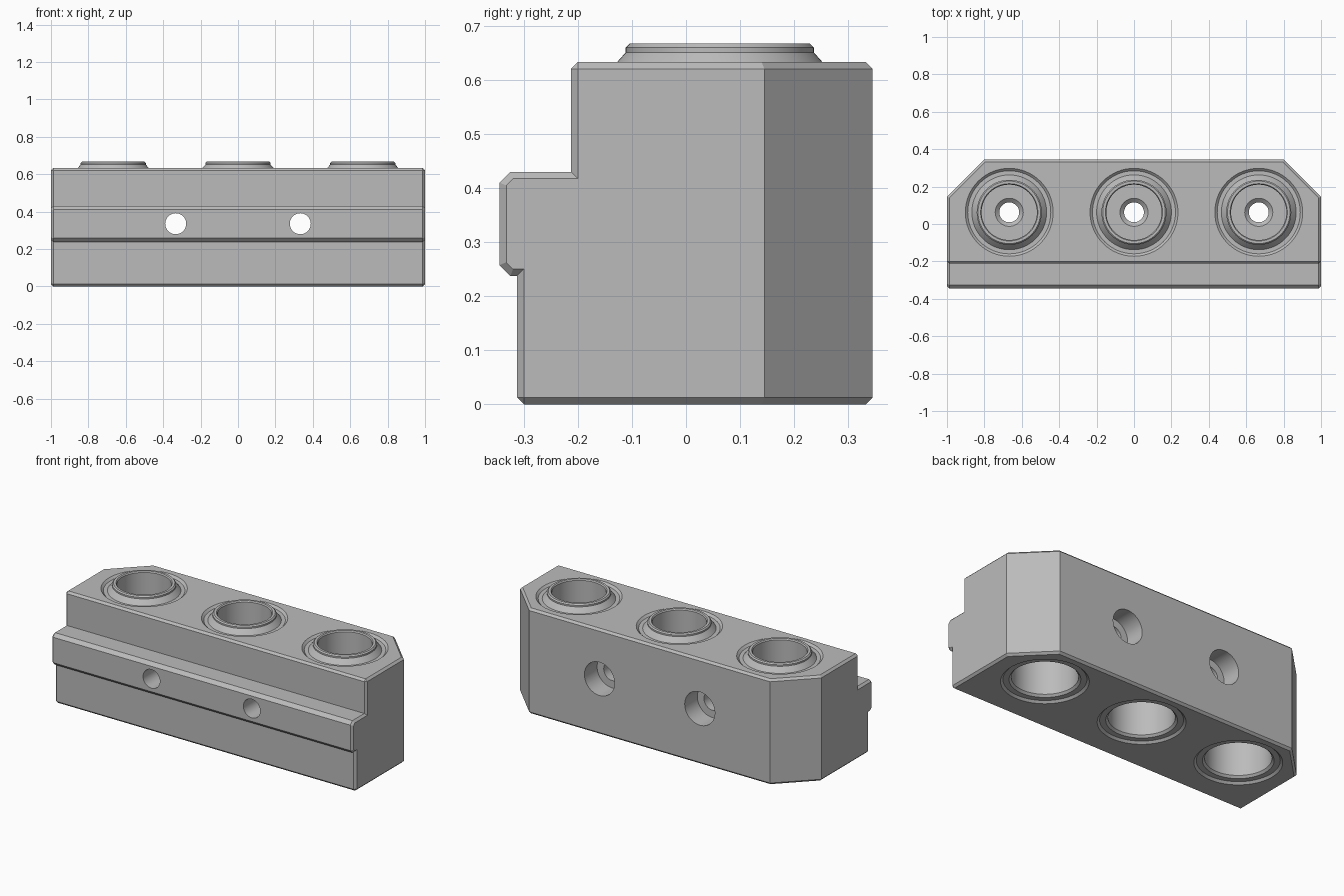
import bpy, bmesh, math
from mathutils import Matrix

if "Cube" in bpy.data.objects:
    bpy.data.objects.remove(bpy.data.objects["Cube"], do_unlink=True)

grey = bpy.data.materials.new("plain grey")
grey.use_nodes = True
colour = (0.5, 0.5, 0.5, 1)
grey.diffuse_color = colour
for node in grey.node_tree.nodes:
    if node.type == 'BSDF_PRINCIPLED':
        node.inputs["Base Color"].default_value = colour

TOP = 0.633        # height of the block
BACK = 0.345       # half depth
EDGE = 0.0125      # small chamfer
PORT_Y = 0.0625
PORT_R = 0.235


def finish(bm, name):
    bmesh.ops.recalc_face_normals(bm, faces=bm.faces)
    mesh = bpy.data.meshes.new(name)
    bm.to_mesh(mesh)
    bm.free()
    mesh.materials.append(grey)
    obj = bpy.data.objects.new(name, mesh)
    bpy.context.collection.objects.link(obj)
    return obj


def activate(obj):
    bpy.ops.object.select_all(action='DESELECT')
    obj.select_set(True)
    bpy.context.view_layer.objects.active = obj


def lathe(name, profile, matrix, steps=64):
    """Closed (radius, height) profile turned about the local z axis."""
    bm = bmesh.new()
    rings = []
    for i in range(steps):
        a = 2 * math.pi * i / steps
        rings.append([bm.verts.new((r * math.cos(a), r * math.sin(a), z))
                      for r, z in profile])
    n = len(profile)
    for i in range(steps):
        a, b = rings[i], rings[(i + 1) % steps]
        for j in range(n):
            k = (j + 1) % n
            bm.faces.new((a[j], b[j], b[k], a[k]))
    bmesh.ops.remove_doubles(bm, verts=bm.verts, dist=1e-5)
    bmesh.ops.dissolve_degenerate(bm, edges=bm.edges, dist=1e-6)
    bm.transform(matrix)
    return finish(bm, name)


def drill(name, radius, depth, matrix):
    """Plain cylinder cutter from local z = 0 up to depth."""
    bm = bmesh.new()
    bmesh.ops.create_cone(bm, cap_ends=True, segments=64, radius1=radius,
                          radius2=radius, depth=depth,
                          matrix=matrix @ Matrix.Translation((0, 0, depth / 2)))
    obj = finish(bm, name)
    obj.hide_render = True
    return obj


# Block: side profile (y, z) with the front rail, extruded along x
side = [(-0.3125, 0), (-0.3125, 0.2375), (-0.325, 0.2375), (-BACK, 0.2575),
        (-BACK, 0.41), (-0.325, 0.43), (-0.2125, 0.43), (-0.2125, TOP),
        (BACK, TOP), (BACK, 0)]
bm = bmesh.new()
cap = bm.faces.new([bm.verts.new((-1, y, z)) for y, z in side])
out = bmesh.ops.extrude_face_region(bm, geom=[cap], use_keep_orig=True)
bmesh.ops.translate(bm, vec=(2, 0, 0),
                    verts=[v for v in out["geom"] if isinstance(v, bmesh.types.BMVert)])
bmesh.ops.recalc_face_normals(bm, faces=bm.faces)


def middle(e):
    return (e.verts[0].co + e.verts[1].co) / 2


# Wide cuts on the two back corners
corners = [e for e in bm.edges
           if abs(middle(e).x) > 0.99 and middle(e).y > BACK - 0.01]
bmesh.ops.bevel(bm, geom=corners, offset=0.2, segments=1, affect='EDGES',
                offset_type='OFFSET', clamp_overlap=False)

# Small chamfers round the top, the bottom and the front ends
rim = []
for e in bm.edges:
    m = middle(e)
    level = abs(e.verts[0].co.z - e.verts[1].co.z) < 1e-4
    perimeter = level and (m.z < 0.001 or m.z > TOP - 0.001)
    end = all(abs(v.co.x) > 0.999 for v in e.verts) and abs(m.x) > 0.99 and m.y < 0.14
    if perimeter or end:
        rim.append(e)
bmesh.ops.bevel(bm, geom=rim, offset=EDGE, segments=1, affect='EDGES',
                offset_type='OFFSET', clamp_overlap=False)
block = finish(bm, "block")

# Openings: three upright ports and two stepped screw holes
cutters = []
port_x = [-0.667, 0, 0.667]
for x in port_x:
    cutters.append(drill("port_cutter", PORT_R, 1,
                         Matrix.Translation((x, PORT_Y, -0.2))))
toward_back = Matrix.Rotation(-math.pi / 2, 4, 'X')
for x in (-0.333, 0.333):
    for radius, start in ((0.056, -0.5), (0.1, BACK - 0.12)):
        cutters.append(drill("screw_cutter", radius, 1,
                             Matrix.Translation((x, start, 0.335)) @ toward_back))
activate(block)
for c in cutters:
    mod = block.modifiers.new("opening", 'BOOLEAN')
    mod.operation = 'DIFFERENCE'
    mod.solver = 'EXACT'
    mod.object = c
    bpy.ops.object.modifier_apply(modifier=mod.name)
for c in cutters:
    bpy.data.objects.remove(c, do_unlink=True)

# Ports: raised collar on top, socket below, pierced floor between
port = [(PORT_R, 0), (0.222, EDGE), (0.19, EDGE), (0.178, 0.025),
        (0.178, 0.29), (0.053, 0.29),
        (0.053, 0.33), (0.075, 0.35), (0.148, 0.35),
        (0.148, 0.66), (0.153, 0.667), (0.167, 0.667), (0.174, 0.66),
        (0.174, 0.651), (0.19, TOP), (0.2, TOP - EDGE),
        (0.222, TOP - EDGE), (PORT_R, TOP)]
parts = [block]
for label, x in zip(("right", "middle", "left"), port_x):
    parts.append(lathe(label + "_port", port, Matrix.Translation((x, PORT_Y, 0))))

for obj in parts:
    activate(obj)
    bpy.ops.object.shade_smooth_by_angle(angle=math.radians(25))
